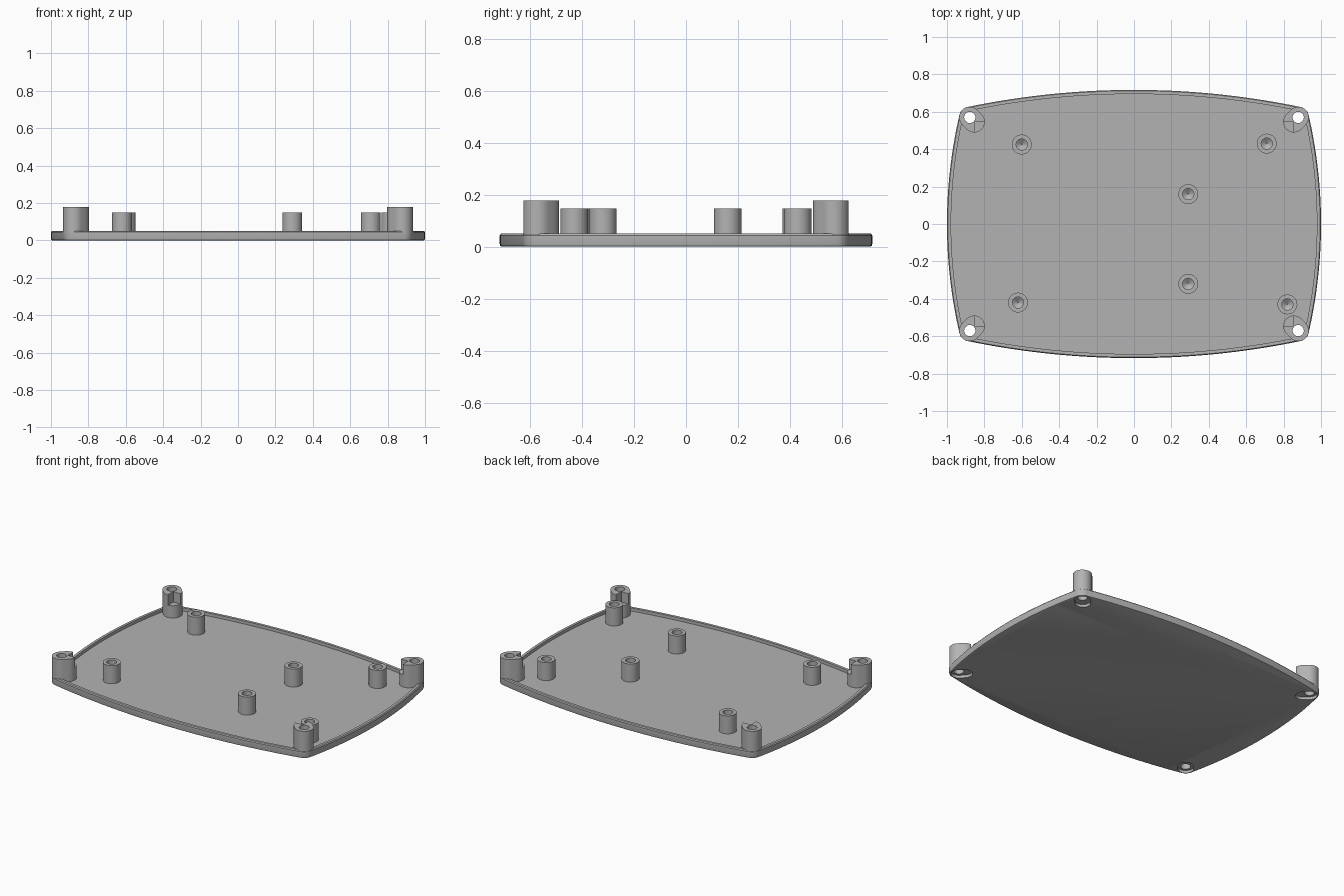
import bpy, bmesh
from math import atan2, cos, sin, pi, radians
from mathutils import Vector

cube = bpy.data.objects.get("Cube")
if cube:
    bpy.data.objects.remove(cube)

grey = bpy.data.materials.new("plain grey")
grey.use_nodes = True
colour = (0.45, 0.45, 0.45, 1)
grey.diffuse_color = colour
grey.node_tree.nodes["Principled BSDF"].inputs["Base Color"].default_value = colour

HALF_X, HALF_Y = 1.0, 0.717
CX, CY, CR = 0.878, 0.570, 0.057     # rounded corner centre and radius
FLOOR, RIM, BOSS, LEDGE = 0.03, 0.05, 0.178, 0.11
CORNERS = [(sx, sy) for sx in (-1, 1) for sy in (-1, 1)]


def loft(name, rings, cap=True):
    """Skin a stack of equal closed rings and cap both ends."""
    bm = bmesh.new()
    loops = [[bm.verts.new(p) for p in ring] for ring in rings]
    n = len(loops[0])
    for low, high in zip(loops, loops[1:]):
        for i in range(n):
            j = (i + 1) % n
            bm.faces.new((low[i], low[j], high[j], high[i]))
    bm.faces.new(loops[0][::-1])
    bm.faces.new(loops[-1])
    bmesh.ops.recalc_face_normals(bm, faces=bm.faces)
    mesh = bpy.data.meshes.new(name)
    bm.to_mesh(mesh)
    bm.free()
    mesh.materials.append(grey)
    obj = bpy.data.objects.new(name, mesh)
    bpy.context.collection.objects.link(obj)
    return obj


def circle(x, y, r, z, n=32):
    return [(x + r * cos(2 * pi * i / n), y + r * sin(2 * pi * i / n), z) for i in range(n)]


def capsule(sx, sy, r, z, n=16):
    """Ring stretched from the corner towards the middle."""
    out = atan2(sy, sx)
    pts = []
    for x, y, start in ((CX, CY, out - pi / 2), (CX - 0.024, CY - 0.024, out + pi / 2)):
        for i in range(n + 1):
            a = start + pi * i / n
            pts.append((sx * x + r * cos(a), sy * y + r * sin(a), z))
    return pts


def bulge_radius(half, across, along):
    """Radius of an edge arc that runs tangent into the corner circles."""
    d = half - along
    return (across ** 2 + d ** 2 - CR ** 2) / (2 * (d - CR))


RX, RY = bulge_radius(HALF_X, CY, CX), bulge_radius(HALF_Y, CX, CY)
AX = atan2(CY, CX - HALF_X + RX)          # half sweep of the side arcs
AY = atan2(CX, CY - HALF_Y + RY)          # half sweep of the front and back arcs


def outline(inset, z):
    pts = []

    def arc(cx, cy, r, a0, a1, n):
        for i in range(n):
            a = a0 + (a1 - a0) * i / n
            pts.append((cx + (r - inset) * cos(a), cy + (r - inset) * sin(a), z))

    for k, s in ((0, 1), (pi, -1)):
        arc(s * (HALF_X - RX), 0, RX, k - AX, k + AX, 28)
        arc(s * CX, s * CY, CR, k + AX, k + pi / 2 - AY, 10)
        arc(0, s * (HALF_Y - RY), RY, k + pi / 2 - AY, k + pi / 2 + AY, 36)
        arc(-s * CX, s * CY, CR, k + pi / 2 + AY, k + pi - AX, 10)
    return pts


def cut(obj, cutter):
    mod = obj.modifiers.new("cut", 'BOOLEAN')
    mod.operation = 'DIFFERENCE'
    mod.solver = 'EXACT'
    mod.object = cutter


def finish(obj):
    """Apply the cuts and smooth the round walls."""
    bpy.ops.object.select_all(action='DESELECT')
    obj.select_set(True)
    bpy.context.view_layer.objects.active = obj
    for mod in list(obj.modifiers):
        bpy.ops.object.modifier_apply(modifier=mod.name)
    bpy.ops.object.shade_smooth_by_angle(angle=radians(30))


# Tray with a softened outer edge and a raised rim
tray = loft("tray", [outline(i, z) for i, z in (
    (0.008, 0), (0.002, 0.003), (0, 0.01), (0, RIM - 0.006), (0.005, RIM),
    (0.022, RIM), (0.022, FLOOR))])

parts, cutters = [tray], []

# Corner screw bosses with a through hole, inner notch and recess underneath
for sx, sy in CORNERS:
    side = ("back" if sy > 0 else "front") + ("_left" if sx > 0 else "_right")
    boss = loft(side + "_boss", [capsule(sx, sy, CR - 0.0005, z) for z in (0.022, BOSS)])
    hole = loft("hole_cutter", [circle(sx * CX, sy * CY, 0.03, z) for z in (-0.1, 0.3)])
    recess = loft("recess_cutter", [capsule(sx, sy, 0.047, z) for z in (-0.1, 0.018)])
    x0, x1, y0, y1 = sx * 0.85, sx * 0.7, sy * 0.545, sy * 0.4
    notch = loft("notch_cutter", [[(x0, y0, z), (x1, y0, z), (x1, y1, z), (x0, y1, z)]
                                  for z in (LEDGE, 0.3)])
    cut(boss, notch)
    cut(boss, hole)
    cut(tray, recess)
    cut(tray, hole)
    parts.append(boss)
    cutters += [hole, recess, notch]

# Board standoffs with drilled blind holes
STANDOFFS = [(-0.6, 0.425), (0.71, 0.43), (0.29, 0.16),
             (0.29, -0.32), (-0.62, -0.42), (0.82, -0.43)]
for i, (x, y) in enumerate(STANDOFFS):
    parts.append(loft(f"standoff_{i + 1}", [circle(x, y, r, z) for r, z in (
        (0.053, FLOOR - 0.005), (0.053, 0.148), (0.03, 0.148), (0.03, 0.07), (0.002, 0.05))]))

for part in parts:
    finish(part)
for cutter in cutters:
    bpy.data.objects.remove(cutter)
